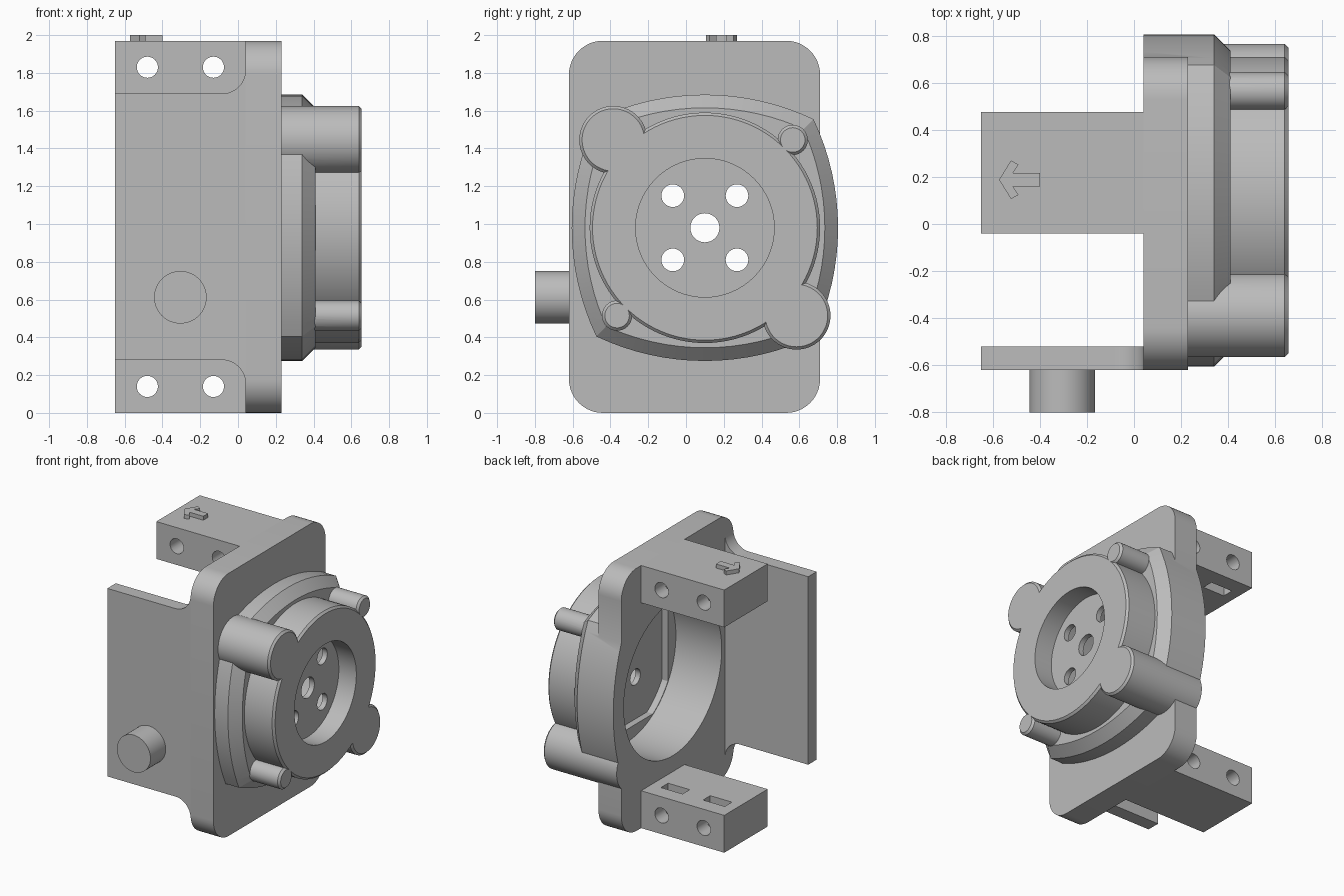
import bpy, bmesh
from math import sin, cos, pi, radians, atan2, hypot

if "Cube" in bpy.data.objects:
    bpy.data.objects.remove(bpy.data.objects["Cube"])

grey = bpy.data.materials.new("light_grey")
grey.use_nodes = True
grey.diffuse_color = (0.5, 0.5, 0.5, 1)
grey.node_tree.nodes["Principled BSDF"].inputs["Base Color"].default_value = (0.5, 0.5, 0.5, 1)

CY, CZ = 0.10, 0.98      # axis of the round housing
FRONT = 0.655            # outer face of the housing


def arc(u, v, r, start=0, end=360, n=64):
    """Points on an arc; a full circle leaves out the repeated end point."""
    steps = n if end - start == 360 else n + 1
    angles = [radians(start + (end - start) * i / n) for i in range(steps)]
    return [(u + r * cos(a), v + r * sin(a)) for a in angles]


def rect(u0, u1, v0, v1):
    return [(u0, v0), (u1, v0), (u1, v1), (u0, v1)]


def rounded_rect(u0, u1, v0, v1, r):
    pts = []
    for i, (u, v) in enumerate(rect(u0 + r, u1 - r, v0 + r, v1 - r)):
        pts += arc(u, v, r, 180 + 90 * i, 270 + 90 * i, 12)
    return pts


def bulged_square(u, v, mid, corner, n=16):
    """Square with outward curved sides and sharp corners."""
    c = (2 * corner ** 2 - mid ** 2) / (2 * (mid - corner))
    r = mid + c
    half = atan2(corner, corner + c)
    pts = []
    for side in range(4):
        for i in range(n):
            a = -half + 2 * half * i / n
            p, q = r * cos(a) - c, r * sin(a)
            t = side * pi / 2
            pts.append((u + p * cos(t) - q * sin(t), v + p * sin(t) + q * cos(t)))
    return pts


def prism(name, pts, axis, a, b, chamfer=0):
    """Extrude a profile along an axis, with an optional chamfer on the far end."""
    place = {"x": lambda p, d: (d, p[0], p[1]),
             "y": lambda p, d: (p[0], d, p[1]),
             "z": lambda p, d: (p[0], p[1], d)}[axis]
    bm = bmesh.new()
    near = [bm.verts.new(place(p, a)) for p in pts]
    far = [bm.verts.new(place(p, b)) for p in pts]
    bm.faces.new(near)
    cap = bm.faces.new(far)
    for i in range(len(pts)):
        j = (i + 1) % len(pts)
        bm.faces.new((near[i], near[j], far[j], far[i]))
    bmesh.ops.recalc_face_normals(bm, faces=bm.faces)
    if chamfer:
        bmesh.ops.bevel(bm, geom=list(cap.edges), offset=chamfer, segments=1, affect="EDGES")
    mesh = bpy.data.meshes.new(name)
    bm.to_mesh(mesh)
    bm.free()
    mesh.materials.append(grey)
    obj = bpy.data.objects.new(name, mesh)
    bpy.context.scene.collection.objects.link(obj)
    return obj


def combine(obj, others, operation):
    """Apply booleans one by one and remove the helper solids."""
    for other in others:
        mod = obj.modifiers.new("combine", "BOOLEAN")
        mod.operation, mod.object, mod.solver = operation, other, "EXACT"
    graph = bpy.context.evaluated_depsgraph_get()
    mesh = bpy.data.meshes.new_from_object(obj.evaluated_get(graph))
    obj.modifiers.clear()
    obj.data = mesh
    for other in others:
        bpy.data.objects.remove(other)


def smooth(obj):
    bpy.ops.object.select_all(action="DESELECT")
    obj.select_set(True)
    bpy.context.view_layer.objects.active = obj
    bpy.ops.object.shade_smooth_by_angle(angle=radians(28))


# Mounting plate with flange, round housing and corner lugs
housing = prism("housing", rounded_rect(-0.62, 0.71, 0, 1.97, 0.18), "x", 0.04, 0.23)
solids = [
    prism("flange", bulged_square(CY, CZ, 0.705, 0.575), "x", 0.04, 0.41, 0.07),
    prism("ring", arc(CY, CZ, 0.61, n=96), "x", 0.1, FRONT, 0.015),
]
for s in (1, -1):
    solids.append(prism("large_lug", arc(CY + 0.485 * s, CZ - 0.465 * s, 0.18), "x", 0.04, FRONT, 0.015))
    solids.append(prism("small_lug", arc(CY + 0.465 * s, CZ + 0.465 * s, 0.08, n=32), "x", 0.2, FRONT, 0.015))
combine(housing, solids, "UNION")

# Rear bore, shallow inner square, front recess and shaft holes
inner = prism("inner_square", rect(CY - 0.485, CY + 0.485, CZ - 0.485, CZ + 0.485), "x", 0.3, 0.47)
combine(inner, [prism("limit", arc(CY, CZ, 0.575, n=96), "x", 0.2, 0.6)], "INTERSECT")
cutters = [
    prism("bore", arc(CY, CZ, 0.58, n=96), "x", -0.1, 0.42),
    inner,
    prism("recess", arc(CY, CZ, 0.367), "x", 0.51, 0.8),
    prism("shaft_hole", arc(CY, CZ, 0.077, n=32), "x", 0.3, 0.7),
]
for su in (1, -1):
    for sv in (1, -1):
        cutters.append(prism("bolt_hole", arc(CY + 0.17 * su, CZ + 0.17 * sv, 0.06, n=32), "x", 0.3, 0.7))
combine(housing, cutters, "DIFFERENCE")
smooth(housing)

# Upper and lower arms with cross holes and nut slots
for name, z0, slot in (("upper_arm", 1.69, (1.6, 1.92)), ("lower_arm", 0, (0.05, 0.4))):
    arm = prism(name, rect(-0.65, 0.04, z0, z0 + 0.28), "y", -0.04, 0.475)
    cuts = []
    for x in (-0.48, -0.13):
        cuts.append(prism("cross_hole", arc(x, z0 + 0.14, 0.056, n=32), "y", -0.2, 0.6))
        cuts.append(prism("nut_slot", rect(x - 0.09, x + 0.09, 0.27, 0.355), "z", *slot))
    combine(arm, cuts, "DIFFERENCE")
    smooth(arm)

# Side panel flaring into the plate
R = 0.125
lower = arc(0.04 - R, 0.28 - R, R, 0, 90, 12)
upper = [(x, 2 * 0.985 - z) for x, z in reversed(lower)]
panel = prism("side_panel", [(-0.65, 1.69), (-0.65, 0.28)] + lower[::-1] + upper[::-1], "y", -0.62, -0.52)
smooth(panel)

# Locating pin on the side panel
smooth(prism("locating_pin", arc(-0.305, 0.612, 0.139), "y", -0.6, -0.8))

# Raised direction arrow on the upper arm
half = [(-0.40, 0.028), (-0.515, 0.028), (-0.49, 0.064), (-0.522, 0.082)]
arrow = half + [(-0.573, 0)] + [(x, -y) for x, y in reversed(half)]
prism("direction_arrow", [(x, y + 0.188) for x, y in arrow], "z", 1.96, 2.0)
